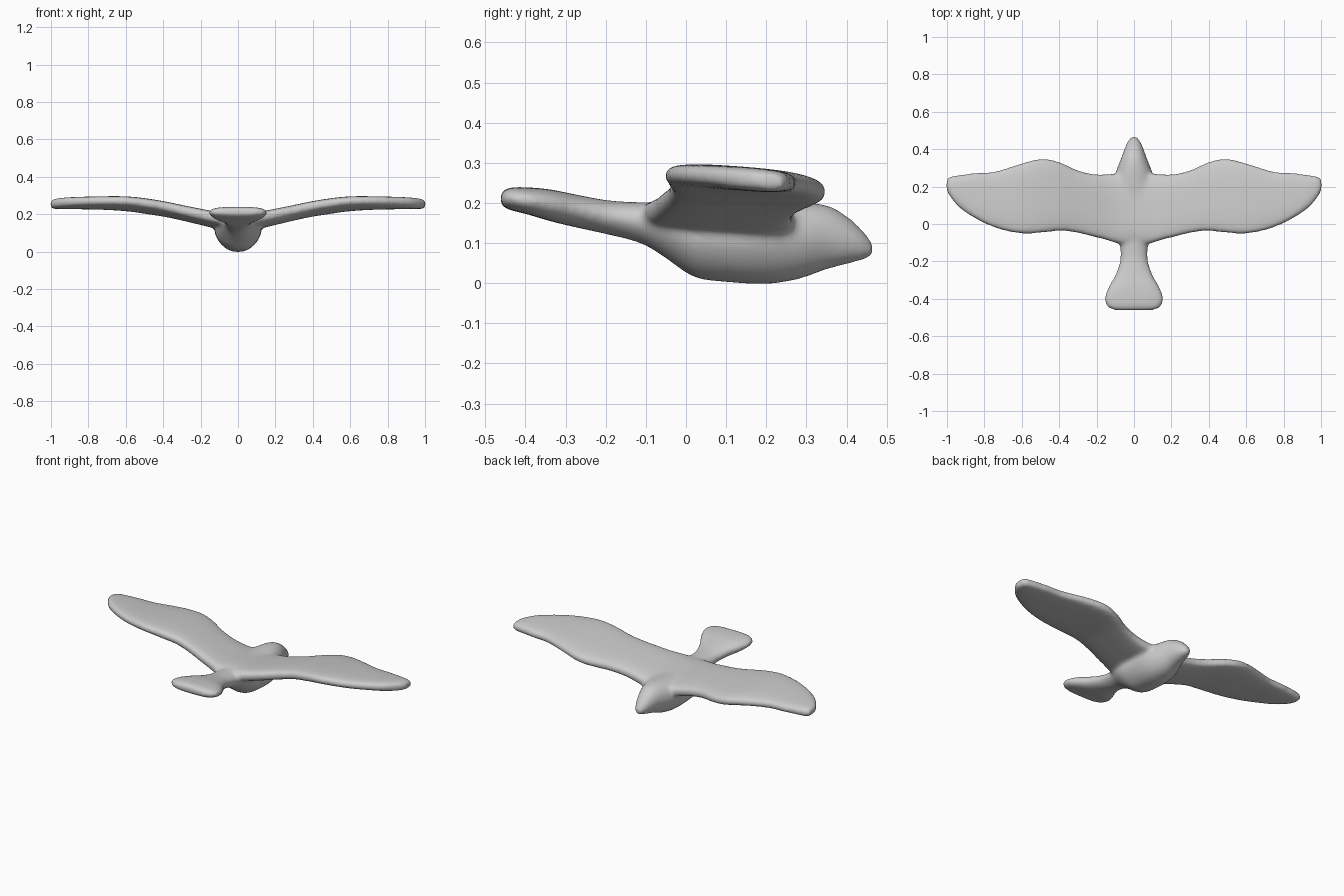
import bpy, bmesh, math
from mathutils import Vector

if "Cube" in bpy.data.objects:
    bpy.data.objects.remove(bpy.data.objects["Cube"])

GREY = bpy.data.materials.new("plain grey")
GREY.diffuse_color = (0.6, 0.6, 0.6, 1)
GREY.use_nodes = True
GREY.node_tree.nodes["Principled BSDF"].inputs["Base Color"].default_value = GREY.diffuse_color


def spow(v, p):
    return math.copysign(abs(v) ** p, v)


def smooth_rows(rows, steps=3):
    """Catmull-Rom interpolation between stations."""
    out = []
    for i in range(len(rows) - 1):
        quad = (rows[max(i - 1, 0)], rows[i], rows[i + 1], rows[min(i + 2, len(rows) - 1)])
        for s in range(steps):
            t = s / steps
            out.append([0.5 * (2 * b + (c - a) * t + (2 * a - 5 * b + 4 * c - d) * t * t
                               + (3 * b - a - 3 * c + d) * t ** 3) for a, b, c, d in zip(*quad)])
    return out + [list(rows[-1])]


def loft(bm, rings):
    loops = [[bm.verts.new(p) for p in ring] for ring in rings]
    n = len(loops[0])
    for a, b in zip(loops, loops[1:]):
        for i in range(n):
            bm.faces.new((a[i], a[(i + 1) % n], b[(i + 1) % n], b[i]))
    bm.faces.new(loops[0])
    bm.faces.new(loops[-1][::-1])


N = 32
ANGLES = [2 * math.pi * i / N for i in range(N)]

# Body and tail stations: y, bottom z, top z, half width, squareness, belly taper
BODY = [(-0.462, .195, .225, .10, .7, 0), (-0.445, .184, .238, .14, .7, 0),
        (-0.40, .173, .239, .158, .7, .05), (-0.34, .155, .234, .138, .7, .1),
        (-0.27, .138, .220, .10, .8, .2), (-0.19, .120, .206, .074, .9, .2),
        (-0.11, .098, .202, .078, .95, .2), (-0.05, .062, .20, .10, .95, .2),
        (0.02, .015, .20, .12, .9, .25), (0.10, .003, .20, .125, .85, .25),
        (0.20, -.002, .20, .12, .85, .25), (0.28, .010, .202, .097, .9, .15),
        (0.35, .034, .195, .07, .95, .1), (0.40, .047, .168, .052, 1, 0),
        (0.44, .057, .132, .035, 1, 0), (0.468, .066, .098, .014, 1, 0)]


def body_ring(y, lo, hi, w, e, taper):
    ring = []
    for a in ANGLES:
        c, s = spow(math.cos(a), e), spow(math.sin(a), e)
        ring.append(Vector((w * c * (1 + taper * min(s, 0)), y, (lo + hi) / 2 + (hi - lo) / 2 * s)))
    return ring


# Wing stations: x, leading y, trailing y, middle z, thickness
WING = [(0, .27, -.10, .158, .085), (.08, .272, -.105, .160, .085),
        (.15, .266, -.085, .172, .08), (.22, .268, -.068, .188, .077),
        (.30, .287, -.048, .207, .074), (.39, .328, -.037, .228, .072),
        (.48, .350, -.046, .243, .071), (.56, .336, -.052, .253, .069),
        (.64, .312, -.047, .258, .066), (.75, .280, -.018, .260, .062),
        (.85, .273, .030, .261, .06), (.93, .262, .084, .261, .058),
        (.98, .254, .142, .260, .052), (1.002, .240, .180, .259, .036)]


def wing_ring(side, x, lead, trail, mid, thick):
    half, ymid = (lead - trail) / 2, (lead + trail) / 2
    ring = []
    for a in ANGLES:
        y = ymid + half * spow(math.cos(a), .75)
        z = mid + thick / 2 * spow(math.sin(a), .55) - 0.075 * (y - 0.13)
        ring.append(Vector((side * x, y, z)))
    return ring


bm = bmesh.new()
loft(bm, [body_ring(*r) for r in smooth_rows(BODY)])
for side in (-1, 1):
    loft(bm, [wing_ring(side, *r) for r in smooth_rows(WING)])
bmesh.ops.recalc_face_normals(bm, faces=bm.faces)
mesh = bpy.data.meshes.new("bird")
bm.to_mesh(mesh)
bm.free()
bird = bpy.data.objects.new("bird", mesh)
bpy.context.collection.objects.link(bird)
mesh.materials.append(GREY)

# Fuse body and wings into one soft skin
fuse = bird.modifiers.new("fuse", 'REMESH')
fuse.mode = 'VOXEL'
fuse.voxel_size = 0.01
fuse.use_smooth_shade = True
soft = bird.modifiers.new("soften", 'SMOOTH')
soft.factor = 0.5
soft.iterations = 12
